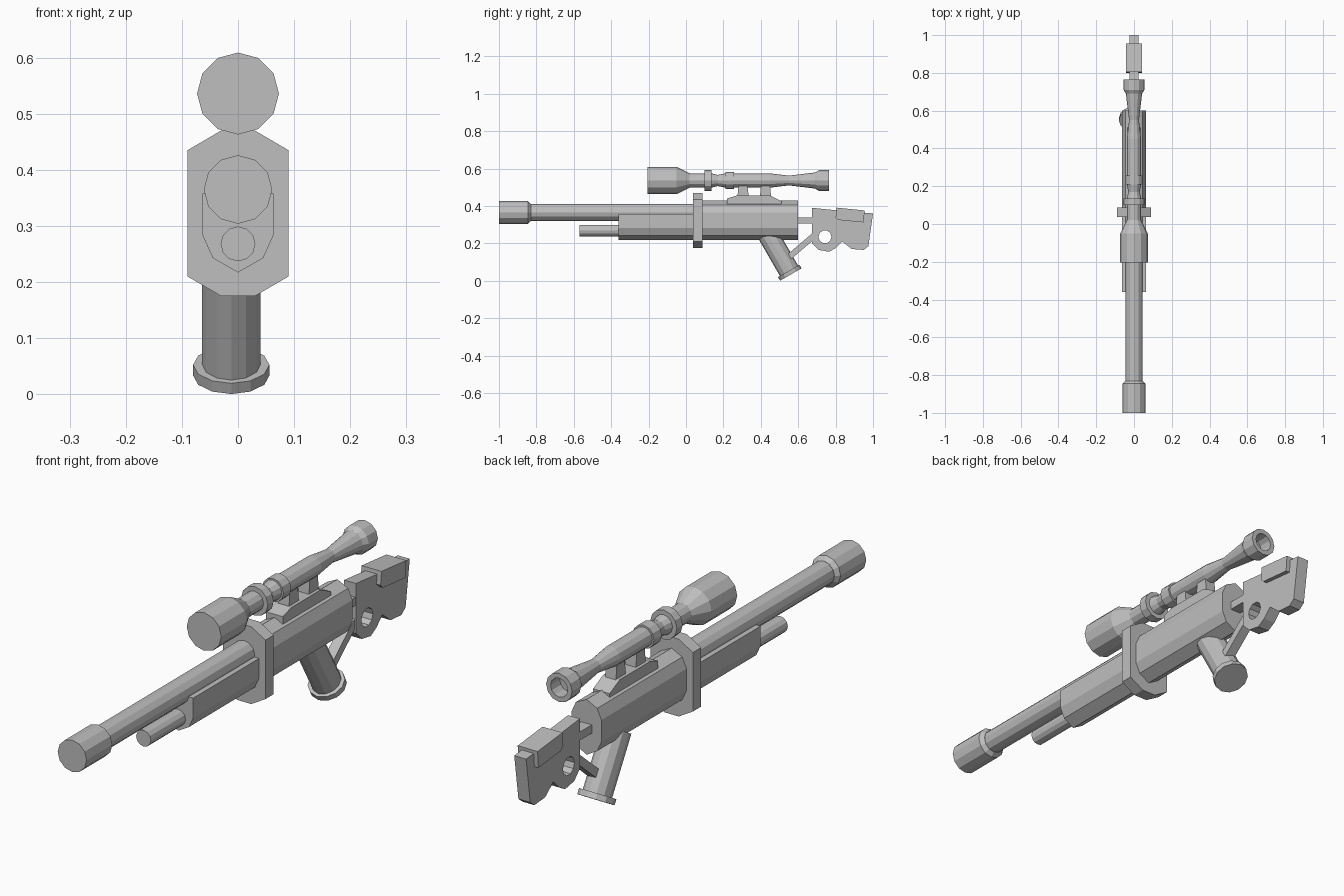
import bpy, bmesh, math
from mathutils import Vector, Matrix

cube = bpy.data.objects.get("Cube")
if cube:
    bpy.data.objects.remove(cube, do_unlink=True)

grey = bpy.data.materials.new("plain_grey")
grey.use_nodes = True
grey.diffuse_color = (0.52, 0.52, 0.52, 1)
grey.node_tree.nodes["Principled BSDF"].inputs["Base Color"].default_value = grey.diffuse_color


def finish(name, bm):
    bmesh.ops.recalc_face_normals(bm, faces=bm.faces)
    mesh = bpy.data.meshes.new(name)
    bm.to_mesh(mesh)
    bm.free()
    mesh.materials.append(grey)
    obj = bpy.data.objects.new(name, mesh)
    bpy.context.scene.collection.objects.link(obj)
    return obj


def extrude(name, loops, start, depth):
    """Fill flat loops (the first is the outline, others are holes) and extrude."""
    bm = bmesh.new()
    edges = []
    for loop in loops:
        vs = [bm.verts.new(Vector(p) + Vector(start)) for p in loop]
        edges += [bm.edges.new((a, b)) for a, b in zip(vs, vs[1:] + vs[:1])]
    bmesh.ops.triangle_fill(bm, edges=edges, use_beauty=True)
    geom = bmesh.ops.extrude_face_region(bm, geom=bm.faces[:])["geom"]
    moved = [v for v in geom if isinstance(v, bmesh.types.BMVert)]
    bmesh.ops.translate(bm, verts=moved, vec=depth)
    bmesh.ops.dissolve_limit(bm, angle_limit=0.01, verts=bm.verts, edges=bm.edges)
    return finish(name, bm)


def along_y(name, half, y0, y1):
    """Prism along y from the right half of a mirrored x, z profile."""
    left = [(-x, z) for x, z in reversed(half) if x > 0]
    pts = [(x, 0, z) for x, z in half + left]
    return extrude(name, [pts], (0, y0, 0), (0, y1 - y0, 0))


def along_x(name, pts, width, holes=()):
    """Slab across x from a y, z profile."""
    loops = [[(0, y, z) for y, z in loop] for loop in (pts, *holes)]
    return extrude(name, loops, (-width / 2, 0, 0), (width, 0, 0))


def turned(name, z, profile, sides=12):
    """Capped turned part around the y axis, from (y, radius) pairs."""
    bm = bmesh.new()
    rings = []
    for y, r in profile:
        rings.append([bm.verts.new((r * math.sin(i * math.tau / sides), y,
                                    z + r * math.cos(i * math.tau / sides)))
                      for i in range(sides)])
    for a, b in zip(rings, rings[1:]):
        for i in range(sides):
            j = (i + 1) % sides
            bm.faces.new((a[i], a[j], b[j], b[i]))
    bm.faces.new(rings[0])
    bm.faces.new(rings[-1])
    return finish(name, bm)


def tilted(name, centre, axis, length, rx, ry):
    """Twelve sided oval column along a sloping axis."""
    bm = bmesh.new()
    bmesh.ops.create_cone(bm, cap_ends=True, segments=12, radius1=1, radius2=1, depth=1)
    axis = Vector(axis).normalized()
    side = Vector((1, 0, 0))
    rot = Matrix((side, axis.cross(side), axis)).transposed().to_4x4()
    bm.transform(Matrix.Translation(centre) @ rot @ Matrix.Diagonal((rx, ry, length, 1)))
    return finish(name, bm)


# Barrel, muzzle and the tube below
turned("barrel", 0.365, [(-0.85, 0.045), (0.05, 0.045)])
turned("muzzle", 0.365, [(-1, 0.061), (-0.845, 0.061), (-0.83, 0.046)])
turned("lower_tube", 0.268, [(-0.57, 0.031), (-0.34, 0.031)])

# Body
lower = [(0, 0.217), (0.045, 0.243), (0.063, 0.283)]
along_y("handguard", lower + [(0.063, 0.358)], -0.36, 0.05)
along_y("receiver", lower + [(0.063, 0.366), (0.045, 0.406), (0, 0.428)], 0.07, 0.6)
along_y("collar_plate", [(0.03, 0.175), (0.09, 0.21), (0.09, 0.435), (0.03, 0.47)], 0.037, 0.087)

# Sight rail and mounts
along_x("sight_rail", [(0.22, 0.4), (0.22, 0.44), (0.27, 0.455), (0.45, 0.455),
                       (0.51, 0.425), (0.51, 0.4)], 0.07)
for name, y in (("front_mount", 0.305), ("rear_mount", 0.425)):
    along_x(name, [(y - 0.03, 0.45), (y + 0.03, 0.45), (y + 0.023, 0.52), (y - 0.023, 0.52)], 0.045)

# Sight tube with a hollow eyepiece
turned("sight_tube", 0.536, [
    (-0.205, 0.073), (-0.05, 0.073), (0.02, 0.038), (0.1, 0.038), (0.1, 0.056),
    (0.135, 0.056), (0.135, 0.038), (0.17, 0.03), (0.21, 0.038), (0.21, 0.045), (0.257, 0.045),
    (0.257, 0.038), (0.45, 0.038), (0.55, 0.026), (0.69, 0.043), (0.71, 0.055),
    (0.765, 0.055), (0.765, 0.036), (0.71, 0.036)])

# Grip and its foot, set slightly off centre
slope = (0, 0.5, -0.866)
tilted("grip", (-0.012, 0.495, 0.15), slope, 0.24, 0.052, 0.056)
tilted("grip_foot", (-0.012, 0.555, 0.043), slope, 0.022, 0.068, 0.066)

# Stock with a round hole, cheek rest and struts
hole = [(0.743 + 0.035 * math.cos(i * math.tau / 10),
         0.235 + 0.035 * math.sin(i * math.tau / 10)) for i in range(10)]
along_x("stock", [(0.675, 0.39), (0.81, 0.376), (1, 0.36), (0.975, 0.185), (0.95, 0.165),
                  (0.885, 0.17), (0.835, 0.21), (0.8, 0.175), (0.765, 0.155),
                  (0.71, 0.165), (0.675, 0.2)], 0.05, [hole])
along_x("cheek_rest", [(0.805, 0.391), (0.955, 0.376), (0.95, 0.312), (0.815, 0.325),
                       (0.8, 0.34)], 0.084)
along_x("upper_strut", [(0.58, 0.305), (0.69, 0.305), (0.69, 0.337), (0.58, 0.337)], 0.045)
along_x("lower_strut", [(0.53, 0.13), (0.55, 0.105), (0.695, 0.23), (0.68, 0.258)], 0.04)
